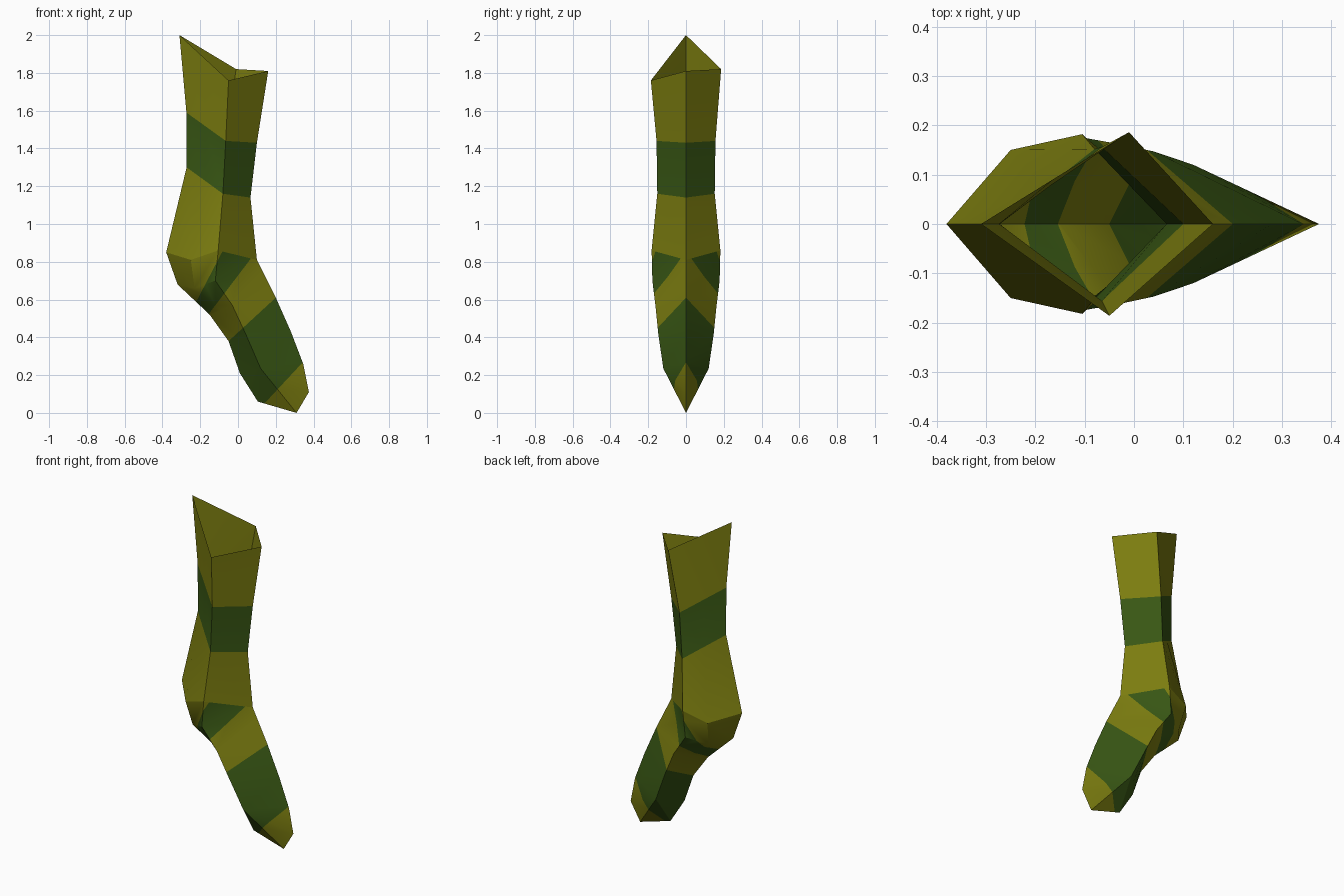
import bpy, bmesh, math
from mathutils import Vector

cube = bpy.data.objects.get("Cube")
if cube:
    bpy.data.objects.remove(cube, do_unlink=True)


def make_material(name, color):
    mat = bpy.data.materials.new(name)
    mat.use_nodes = True
    mat.diffuse_color = color
    mat.node_tree.nodes["Principled BSDF"].inputs["Base Color"].default_value = color
    return mat


olive = make_material("olive_yellow", (0.2, 0.205, 0.005, 1))
green = make_material("dark_green", (0.04, 0.095, 0.007, 1))


def ring(bm, back, side, front, mid=None, far=None):
    """Six-sided section: back ridge, calf, side, front ridge, side, calf."""
    b, f = Vector((back[0], 0, back[1])), Vector((front[0], 0, front[1]))
    near = Vector((side[0], -side[2], side[1]))
    far = far or side
    opposite = Vector((far[0], far[2], far[1]))
    if mid:
        m1, m2 = Vector((mid[0], -mid[2], mid[1])), Vector((mid[0], mid[2], mid[1]))
    else:
        m1, m2 = (b + near) / 2, (b + opposite) / 2
    return [bm.verts.new(p) for p in (b, m1, near, f, opposite, m2)]


def bridge(bm, upper, lower, slot=0):
    n = len(upper)
    for i in range(n):
        j = (i + 1) % n
        face = bm.faces.new((upper[i], lower[i], lower[j], upper[j]))
        face.material_index = slot


def finish(bm, name):
    bmesh.ops.remove_doubles(bm, verts=bm.verts, dist=0.0005)
    mesh = bpy.data.meshes.new(name)
    bm.to_mesh(mesh)
    bm.free()
    mesh.materials.append(olive)
    mesh.materials.append(green)
    obj = bpy.data.objects.new(name, mesh)
    bpy.context.collection.objects.link(obj)
    bpy.ops.object.select_all(action="DESELECT")
    obj.select_set(True)
    bpy.context.view_layer.objects.active = obj
    bpy.ops.object.shade_smooth_by_angle(angle=math.radians(30))


# Ankle section shared by both parts
ankle = dict(back=(-0.38, 0.85), side=(-0.105, 0.86, 0.182), front=(0.1, 0.81),
             mid=(-0.25, 0.81, 0.15))

# Leg: open tube with one green band
bm = bmesh.new()
leg = [
    ring(bm, (-0.31, 2.0), (-0.05, 1.76, 0.186), (0.16, 1.81), far=(-0.01, 1.82, 0.186)),
    ring(bm, (-0.273, 1.59), (-0.065, 1.44, 0.156), (0.1, 1.43)),
    ring(bm, (-0.272, 1.3), (-0.08, 1.16, 0.152), (0.066, 1.14)),
    ring(bm, **ankle),
]
for i in range(3):
    bridge(bm, leg[i], leg[i + 1], slot=1 if i == 1 else 0)
finish(bm, "sock_leg")

# Foot: heel, instep and sole
bm = bmesh.new()
foot = [
    ring(bm, **ankle),
    ring(bm, (-0.32, 0.68), (-0.12, 0.7, 0.178), (0.13, 0.75), mid=(-0.23, 0.66, 0.11)),
    ring(bm, (-0.15, 0.52), (-0.03, 0.57, 0.162), (0.2, 0.61)),
    ring(bm, (-0.05, 0.38), (0.04, 0.42, 0.147), (0.28, 0.43)),
    ring(bm, (0.01, 0.21), (0.12, 0.235, 0.12), (0.345, 0.26)),
]
for upper, lower in zip(foot, foot[1:]):
    bridge(bm, upper, lower)

# Toe: fan from each side point around the tip
ball, tip, cap = [bm.verts.new((x, 0, z)) for x, z in ((0.105, 0.06), (0.31, 0), (0.375, 0.11))]
back, mid_r, side_r, front, side_l, mid_l = foot[-1]
for side, mid, flip in ((side_r, mid_r, False), (side_l, mid_l, True)):
    outline = [back, ball, tip, cap, front]
    faces = [(side, mid, back, ball)]
    faces += [(side, a, b) for a, b in zip(outline[1:], outline[2:])]
    for f in faces:
        bm.faces.new(f[::-1] if flip else f)

# Stripe borders on the foot, each a slanted line in the side profile
borders = []
for (x0, z0), (x1, z1) in (((-0.21, 0.61), (-0.09, 0.84)), ((-0.15, 0.53), (0.04, 0.78)),
                           ((-0.05, 0.38), (0.2, 0.61)), ((0.14, 0.05), (0.345, 0.27))):
    point, normal = Vector((x0, 0, z0)), Vector((z1 - z0, 0, x0 - x1)).normalized()
    borders.append((point, normal))
    bmesh.ops.bisect_plane(bm, geom=bm.verts[:] + bm.edges[:] + bm.faces[:],
                           plane_co=point, plane_no=normal)
for face in bm.faces:
    center = face.calc_center_median()
    passed = sum((center - p).dot(n) > 0 for p, n in borders)
    face.material_index = passed % 2
bmesh.ops.recalc_face_normals(bm, faces=bm.faces)
finish(bm, "sock_foot")
